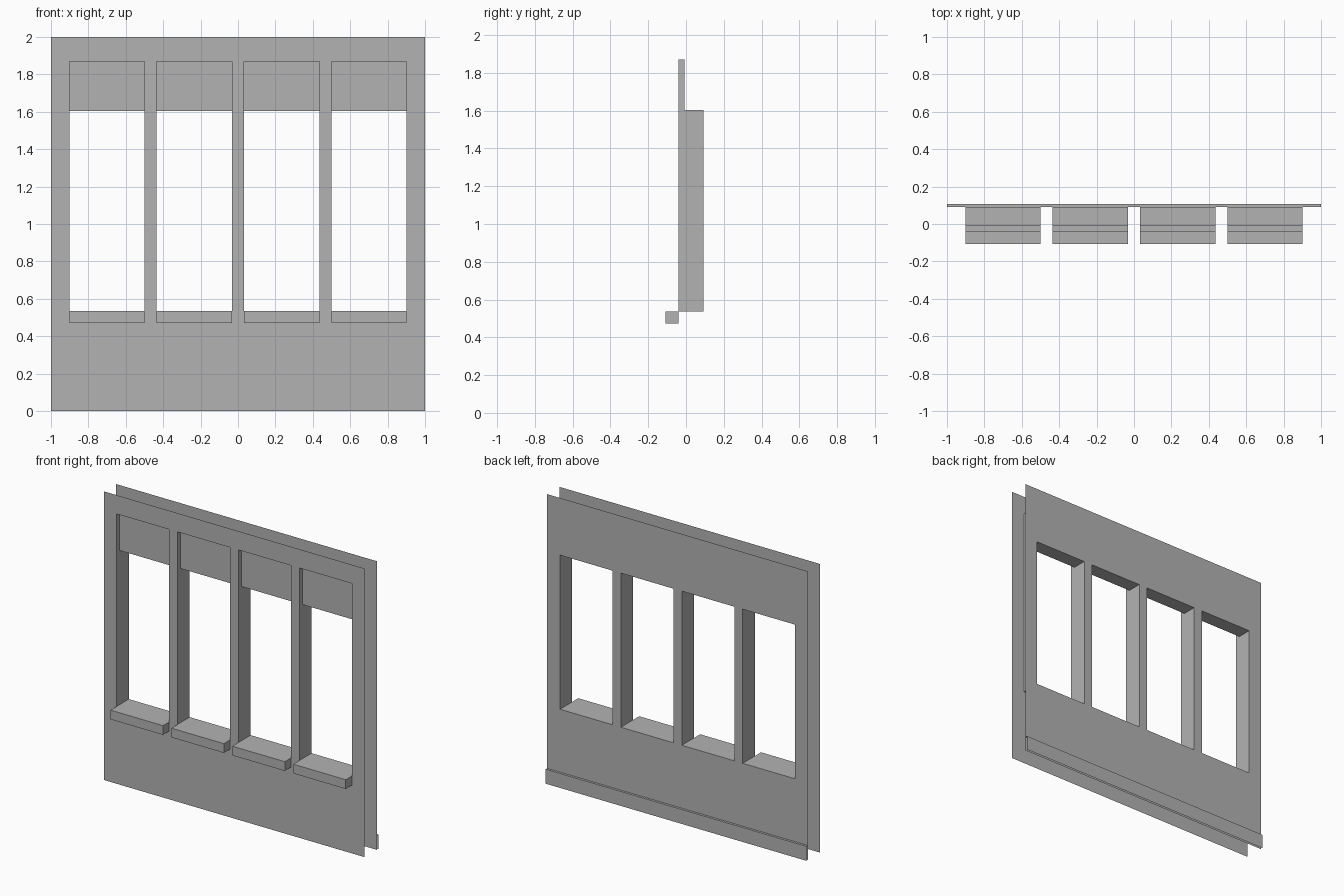
import bpy
import bmesh

cube = bpy.data.objects.get("Cube")
if cube:
    bpy.data.objects.remove(cube, do_unlink=True)

grey = bpy.data.materials.new("plain_grey")
grey.use_nodes = True
colour = (0.45, 0.45, 0.45, 1)
grey.diffuse_color = colour
grey.node_tree.nodes["Principled BSDF"].inputs["Base Color"].default_value = colour

# Shared levels and depths
FRONT, BLIND, BACK = -0.041, -0.008, 0.092
SILL_FRONT, SKIRT = -0.108, 0.108
SILL_LOW, SILL, HEAD, RECESS, TOP = 0.472, 0.536, 1.604, 1.87, 2.0
SKIRT_TOP = 0.1
HALF = 0.201
CENTRES = [(i - 1.5) * 0.467 for i in range(4)]
OPENINGS = [(c - HALF, c + HALF) for c in CENTRES]


def make_object(name, quads):
    """Build one mesh from a list of four-corner faces."""
    bm = bmesh.new()
    for quad in quads:
        bm.faces.new([bm.verts.new(p) for p in quad])
    bmesh.ops.remove_doubles(bm, verts=bm.verts, dist=0.0005)
    mesh = bpy.data.meshes.new(name)
    bm.to_mesh(mesh)
    bm.free()
    mesh.materials.append(grey)
    obj = bpy.data.objects.new(name, mesh)
    bpy.context.collection.objects.link(obj)
    return obj


def upright(x0, x1, z0, z1, y, side=-1):
    """Rectangle facing the front (side -1) or the back (side 1)."""
    quad = [(x0, y, z0), (x1, y, z0), (x1, y, z1), (x0, y, z1)]
    return quad if side < 0 else quad[::-1]


def level(x0, x1, y0, y1, z, side=1):
    """Rectangle facing up (side 1) or down (side -1)."""
    quad = [(x0, y0, z), (x1, y0, z), (x1, y1, z), (x0, y1, z)]
    return quad if side > 0 else quad[::-1]


def jamb(x, y0, y1, z0, z1, side):
    """Rectangle facing right (side -1) or left (side 1)."""
    quad = [(x, y0, z0), (x, y1, z0), (x, y1, z1), (x, y0, z1)]
    return quad if side > 0 else quad[::-1]


def pierced_wall(name, y, head, side):
    """Thin wall sheet with a row of four openings."""
    quads = [upright(-1, 1, 0, SILL, y, side), upright(-1, 1, head, TOP, y, side)]
    edges = [-1] + [x for pair in OPENINGS for x in pair] + [1]
    for x0, x1 in zip(edges[::2], edges[1::2]):
        quads.append(upright(x0, x1, SILL, head, y, side))
    return make_object(name, quads)


# Outer and inner wall sheets
pierced_wall("outer_wall", FRONT, RECESS, -1)
pierced_wall("inner_wall", BACK, HEAD, 1)

for number, (x0, x1) in enumerate(OPENINGS, 1):
    # Lining of the opening
    make_object(f"window_reveal_{number}", [
        jamb(x0, FRONT, BACK, SILL, HEAD, 1),
        jamb(x1, FRONT, BACK, SILL, HEAD, -1),
        level(x0, x1, FRONT, BACK, SILL),
        level(x0, x1, BLIND, BACK, HEAD, -1)])
    # Recessed panel above the opening
    make_object(f"recessed_panel_{number}", [
        upright(x0, x1, HEAD, RECESS, BLIND),
        jamb(x0, FRONT, BLIND, HEAD, RECESS, 1),
        jamb(x1, FRONT, BLIND, HEAD, RECESS, -1),
        level(x0, x1, FRONT, BLIND, RECESS, -1)])
    # Projecting sill
    make_object(f"window_sill_{number}", [
        upright(x0, x1, SILL_LOW, SILL, SILL_FRONT),
        level(x0, x1, SILL_FRONT, FRONT, SILL),
        level(x0, x1, SILL_FRONT, FRONT, SILL_LOW, -1),
        jamb(x0, SILL_FRONT, FRONT, SILL_LOW, SILL, -1),
        jamb(x1, SILL_FRONT, FRONT, SILL_LOW, SILL, 1)])

# Skirting board along the inner wall, open at its ends
make_object("skirting_board", [
    upright(-1, 1, 0, SKIRT_TOP, SKIRT, 1),
    level(-1, 1, BACK, SKIRT, SKIRT_TOP)])
